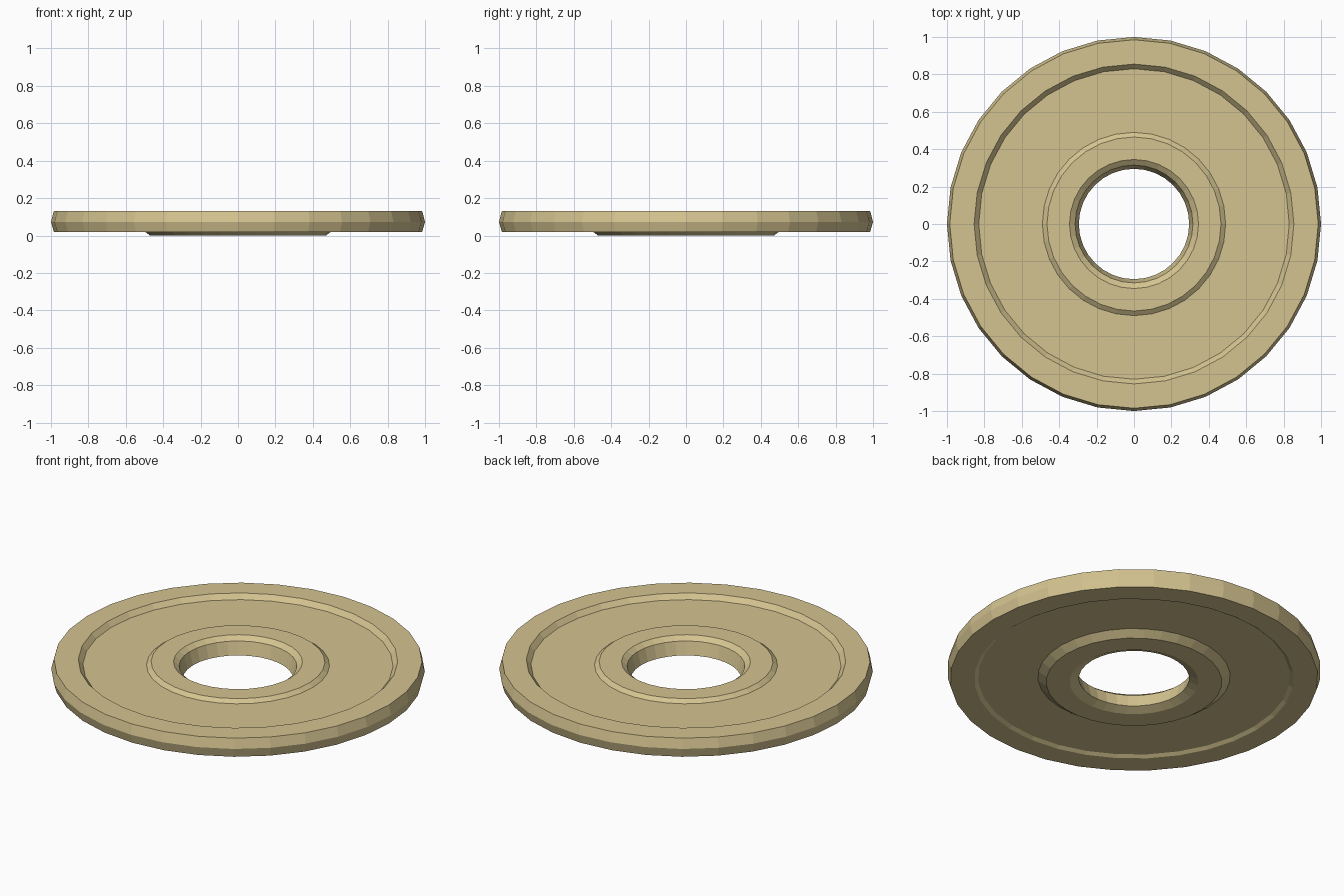
import bpy, bmesh, math

if "Cube" in bpy.data.objects:
    bpy.data.objects.remove(bpy.data.objects["Cube"])

SEGMENTS = 32

# Closed cross-section (radius, height), going round the ring
profile = [
    (0.985, 0.02), (1.0, 0.073), (0.985, 0.13),    # outer rim
    (0.855, 0.13), (0.83, 0.102),                  # step into upper recess
    (0.49, 0.102), (0.465, 0.121),                 # upper hub
    (0.345, 0.121), (0.315, 0.098),                # chamfer and tapered bore
    (0.295, 0.022), (0.345, 0.0),                  # lower bore chamfer
    (0.47, 0.0), (0.515, 0.033),                   # lower hub
    (0.835, 0.033), (0.855, 0.02),                 # lower recess step
]

tan = bpy.data.materials.new("tan")
tan.diffuse_color = (0.66, 0.55, 0.28, 1)
tan.use_nodes = True
tan.node_tree.nodes["Principled BSDF"].inputs["Base Color"].default_value = tan.diffuse_color

# Lathe the cross-section into the disc
bm = bmesh.new()
rings = []
for i in range(SEGMENTS):
    a = 2 * math.pi * i / SEGMENTS
    rings.append([bm.verts.new((r * math.cos(a), r * math.sin(a), z)) for r, z in profile])
n = len(profile)
for i in range(SEGMENTS):
    p, q = rings[i], rings[(i + 1) % SEGMENTS]
    for j in range(n):
        k = (j + 1) % n
        bm.faces.new((p[j], q[j], q[k], p[k]))
bmesh.ops.recalc_face_normals(bm, faces=bm.faces)

mesh = bpy.data.meshes.new("ring_disc")
bm.to_mesh(mesh)
bm.free()
mesh.materials.append(tan)
disc = bpy.data.objects.new("ring_disc", mesh)
bpy.context.collection.objects.link(disc)
